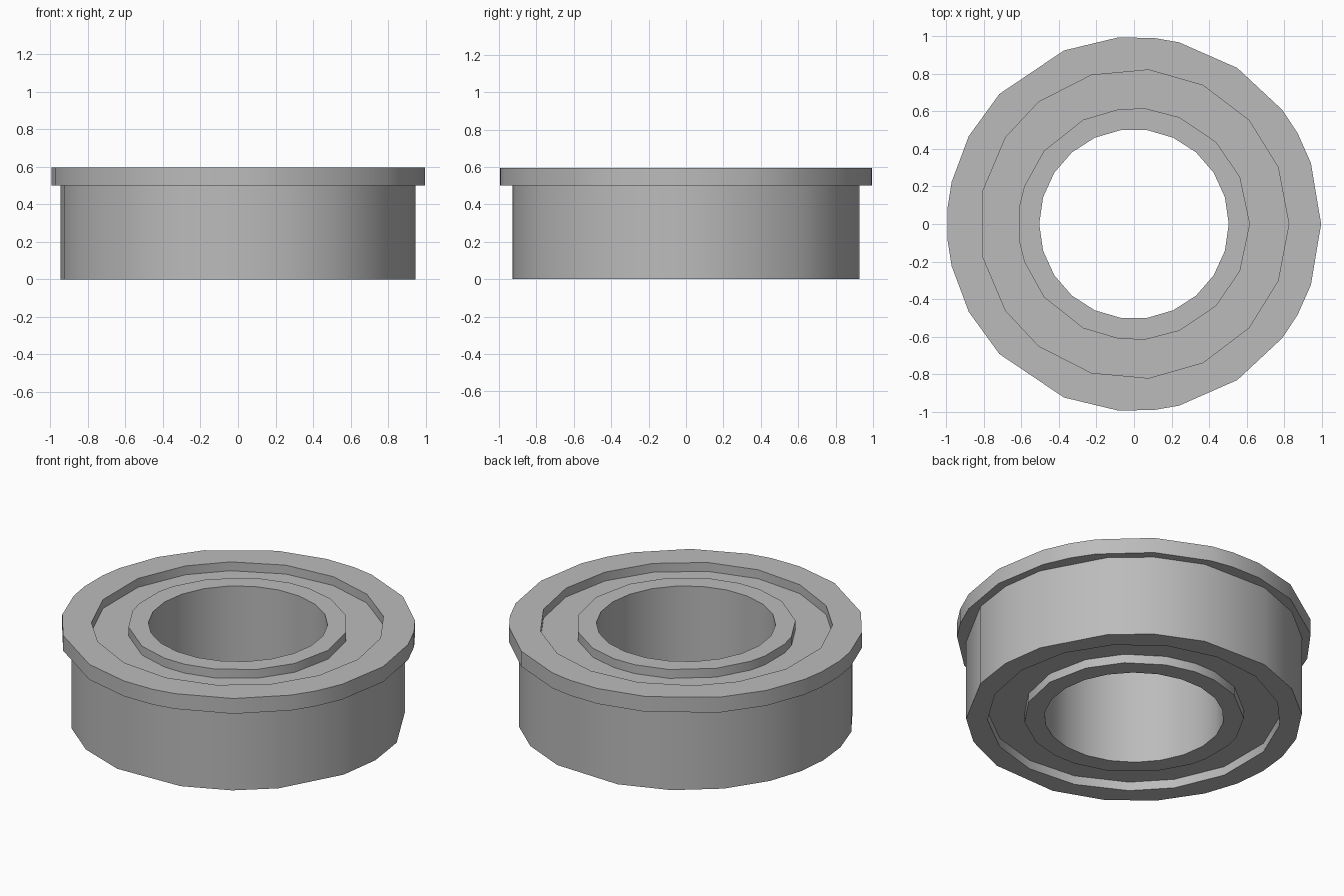
import bpy
import bmesh
from math import sin, cos, radians

cube = bpy.data.objects.get("Cube")
if cube:
    bpy.data.objects.remove(cube, do_unlink=True)

steel = bpy.data.materials.new("grey_steel")
steel.use_nodes = True
GREY = (0.5, 0.5, 0.5, 1)
steel.diffuse_color = GREY
steel.node_tree.nodes["Principled BSDF"].inputs["Base Color"].default_value = GREY

# Uneven facets: angles of the back half, mirrored to the front half
FLANGE = (0, 19, 29, 37.5, 56.5, 76, 84, 95, 112, 136, 152, 167, 175)
BODY = (0, 16, 41, 57, 75, 101, 120, 138, 155, 168, 180)
GROOVE = (0, 21.5, 42, 63.5, 84.5, 106, 128, 146, 168)
RACE = (0, 24, 45, 67, 84, 97, 116, 141, 161, 171)
BORE = [i * 180 / 11 for i in range(12)]

HEIGHT, LIP, RECESS = 0.595, 0.5, 0.055


def mirrored(half):
    return list(half) + [360 - a for a in reversed(half) if 0 < a < 180]


def ring(name, steps):
    """Closed ring from (half angles, radius, z) loops: equal outlines are
    joined by walls, differing outlines by flat annular caps."""
    bm = bmesh.new()
    loops = []
    for half, r, z in steps:
        verts = [bm.verts.new((r * cos(radians(a)), r * sin(radians(a)), z))
                 for a in mirrored(half)]
        edges = [bm.edges.new((v, verts[i - 1])) for i, v in enumerate(verts)]
        loops.append((half, r, verts, edges))
    for i, (half, r, verts, edges) in enumerate(loops):
        half0, r0, verts0, edges0 = loops[i - 1]
        if half is half0 and r == r0:
            for k in range(len(verts)):
                bm.faces.new((verts0[k - 1], verts0[k], verts[k], verts[k - 1]))
        else:
            bmesh.ops.triangle_fill(bm, edges=edges0 + edges, use_beauty=True)
    bmesh.ops.recalc_face_normals(bm, faces=bm.faces)
    mesh = bpy.data.meshes.new(name)
    bm.to_mesh(mesh)
    bm.free()
    mesh.materials.append(steel)
    obj = bpy.data.objects.new(name, mesh)
    bpy.context.collection.objects.link(obj)
    bpy.ops.object.select_all(action="DESELECT")
    obj.select_set(True)
    bpy.context.view_layer.objects.active = obj
    bpy.ops.object.shade_smooth_by_angle(angle=radians(30))
    return obj


# Outer ring with its flange at the top
ring("outer_ring", [
    (BODY, 0.945, 0), (BODY, 0.945, LIP),
    (FLANGE, 0.997, LIP), (FLANGE, 0.997, HEIGHT),
    (GROOVE, 0.825, HEIGHT), (GROOVE, 0.825, 0),
])

# Inner ring around the bore
ring("inner_ring", [
    (RACE, 0.618, 0), (RACE, 0.618, HEIGHT),
    (BORE, 0.505, HEIGHT), (BORE, 0.505, 0),
])

# Recessed shield closing the gap between the rings on both sides
ring("shield", [
    (GROOVE, 0.84, RECESS), (GROOVE, 0.84, HEIGHT - RECESS),
    (RACE, 0.6, HEIGHT - RECESS), (RACE, 0.6, RECESS),
])
